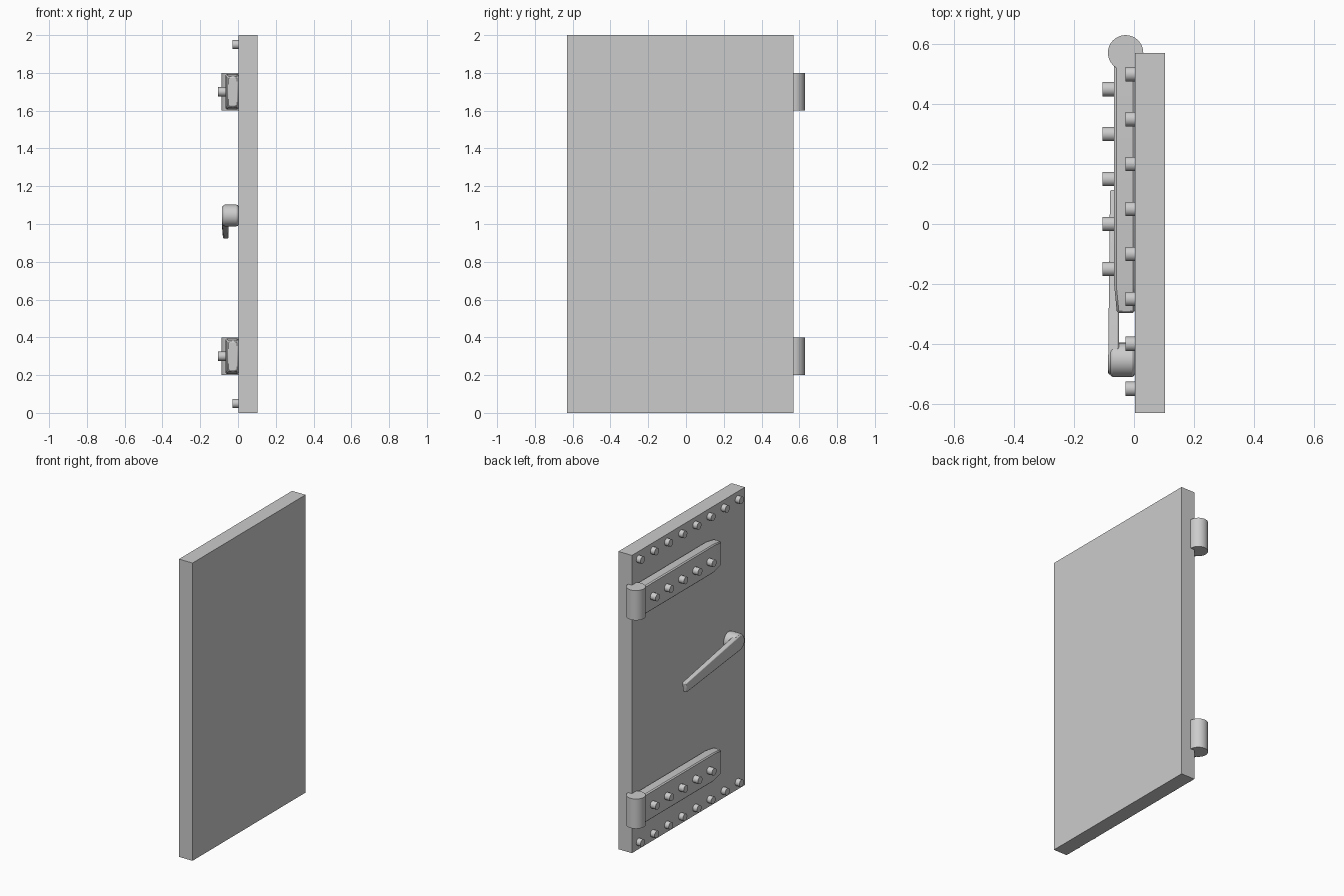
import bpy
import bmesh
from math import pi, sin, cos, atan2, radians
from mathutils import Vector

default = bpy.data.objects.get("Cube")
if default:
    bpy.data.objects.remove(default)

FACE = 0.003  # x of the slab face that carries the hardware


def finish(obj, name, bevel=0.0, segments=1):
    obj.name = name
    if bevel:
        mod = obj.modifiers.new("Edge bevel", 'BEVEL')
        mod.width = bevel
        mod.segments = segments
        mod.limit_method = 'ANGLE'
        mod.angle_limit = radians(35)
    bpy.ops.object.select_all(action='DESELECT')
    obj.select_set(True)
    bpy.context.view_layer.objects.active = obj
    bpy.ops.object.shade_smooth_by_angle(angle=radians(35))
    return obj


def box(name, lo, hi):
    lo, hi = Vector(lo), Vector(hi)
    bpy.ops.mesh.primitive_cube_add(size=1, location=(lo + hi) / 2)
    obj = bpy.context.object
    obj.scale = hi - lo
    obj.name = name
    return obj


def peg(name, x0, x1, y, z, radius, sides=20, bevel=0.0):
    """Cylinder lying along x."""
    bpy.ops.mesh.primitive_cylinder_add(
        vertices=sides, radius=radius, depth=x1 - x0,
        location=((x0 + x1) / 2, y, z), rotation=(0, pi / 2, 0))
    return finish(bpy.context.object, name, bevel, 2)


def hull(name, points, bevel, segments=1):
    """Convex solid around a set of points."""
    bm = bmesh.new()
    for p in points:
        bm.verts.new(p)
    bmesh.ops.convex_hull(bm, input=bm.verts)
    bmesh.ops.dissolve_limit(bm, angle_limit=radians(1),
                             verts=bm.verts, edges=bm.edges)
    bmesh.ops.recalc_face_normals(bm, faces=bm.faces)
    mesh = bpy.data.meshes.new(name)
    bm.to_mesh(mesh)
    bm.free()
    obj = bpy.data.objects.new(name, mesh)
    bpy.context.collection.objects.link(obj)
    return finish(obj, name, bevel, segments)


# Door slab
box("door_slab", (FACE, -0.63, 0), (0.103, 0.57, 2))

# Rivet rows along the top and bottom edges
for row, z in (("bottom", 0.05), ("top", 1.95)):
    for i in range(8):
        peg(f"{row}_rivet_{i + 1}", -0.028, FACE + 0.005, 0.5 - 0.15 * i, z, 0.024)

# Hinges: knuckle, tapered strap and strap rivets
for side, z in (("lower", 0.3), ("upper", 1.7)):
    bpy.ops.mesh.primitive_cylinder_add(vertices=32, radius=0.059, depth=0.2,
                                        location=(-0.028, 0.571, z))
    finish(bpy.context.object, f"{side}_hinge_knuckle")

    sections = ((0.56, -0.066, 0.095), (-0.205, -0.066, 0.095), (-0.297, -0.057, 0.08))
    strap = [(x, y, z + s * half) for y, front, half in sections
             for x in (front, FACE) for s in (-1, 1)]
    hull(f"{side}_hinge_strap", strap, 0.007)

    for i in range(5):
        peg(f"{side}_strap_rivet_{i + 1}", -0.105, -0.06, 0.45 - 0.15 * i, z, 0.024)

# Handle hub
HUB_Y, HUB_Z = -0.453, 1.045
peg("handle_hub", -0.08, FACE, HUB_Y, HUB_Z, 0.057, 32, 0.01)

# Handle lever: round at the hub, tapering to a flat tip
TIP_Y, TIP_Z = 0.11, 0.955
slope = atan2(TIP_Z - HUB_Z, TIP_Y - HUB_Y)
outline = [(HUB_Y + 0.05 * cos(a), HUB_Z + 0.05 * sin(a))
           for a in (slope + pi / 2 + pi * k / 12 for k in range(13))]
lever = [(x, y, z) for y, z in outline for x in (-0.086, -0.05)]
lever += [(x, TIP_Y + s * 0.03 * sin(-slope), TIP_Z + s * 0.032)
          for x in (-0.08, -0.05) for s in (-1, 1)]
hull("handle_lever", lever, 0.006, 2)
